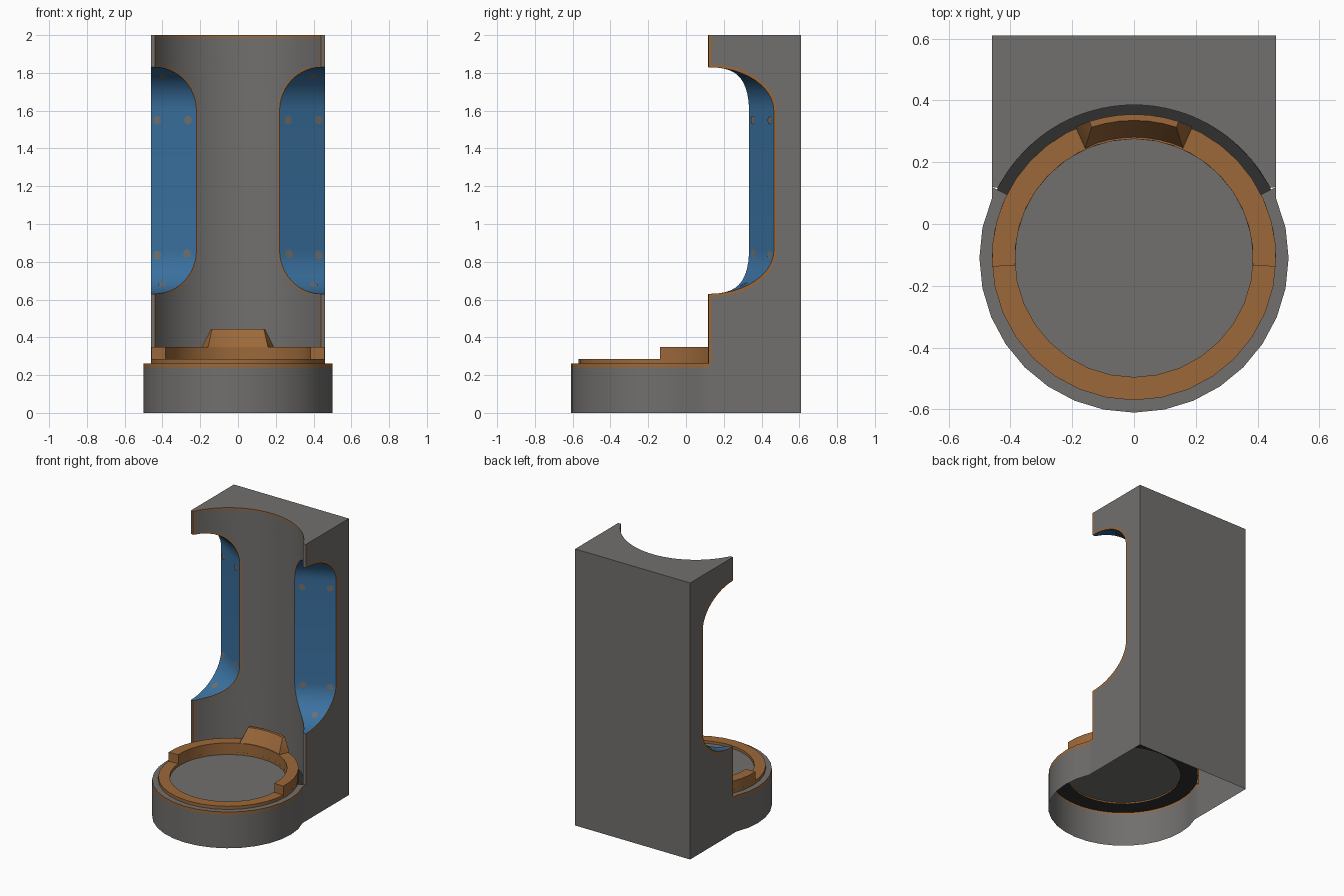
import bpy, math
from mathutils import Vector

if "Cube" in bpy.data.objects:
    bpy.data.objects.remove(bpy.data.objects["Cube"])

CY = -0.11          # y of the round base's centre
RW = 0.495          # radius of the concave wall


def material(name, rgb):
    m = bpy.data.materials.new(name)
    m.diffuse_color = (*rgb, 1)
    m.use_nodes = True
    m.node_tree.nodes["Principled BSDF"].inputs["Base Color"].default_value = m.diffuse_color
    return m


GRAY, BROWN, BLUE, DARK = range(4)
MATS = [material("stone gray", (0.165, 0.16, 0.155)),
        material("copper brown", (0.33, 0.14, 0.042)),
        material("steel blue", (0.043, 0.165, 0.35)),
        material("dark gray", (0.03, 0.03, 0.03))]


def build(name, verts, faces, mats, mirror=False):
    me = bpy.data.meshes.new(name)
    me.from_pydata([tuple(v) for v in verts], [], faces)
    for m in MATS:
        me.materials.append(m)
    for p, m in zip(me.polygons, mats):
        p.material_index = m
    me.shade_smooth()
    me.set_sharp_from_angle(angle=math.radians(30))
    ob = bpy.data.objects.new(name, me)
    bpy.context.collection.objects.link(ob)
    if mirror:
        mod = ob.modifiers.new("mirror", 'MIRROR')
        mod.use_mirror_merge = True
        mod.merge_threshold = 0.0005
    return ob


def polar(r, deg, z):
    a = math.radians(deg)
    return Vector((r * math.cos(a), CY + r * math.sin(a), z))


def wall_y(x):
    return CY + math.sqrt(RW * RW - x * x)


def scoop_ends(f):
    """inner and outer end of the side scoop for depth f in 0..1"""
    x = 0.44 - 0.22 * f
    return Vector((x, wall_y(x), 0)), Vector((0.46, 0.12 + 0.345 * f, 0))


# ---- upright housing: half section lofted in z, mirrored ----
STEPS, N = 12, 16
rows = [(0.255, 0, 0)]
for i in range(STEPS + 1):
    t = math.pi / 2 * i / STEPS
    rows.append((0.86 - 0.23 * math.cos(t), math.sin(t), -math.cos(t)))
rows += [(2.46 - z, f, -o) for z, f, o in reversed(rows[1:])]
rows += [(1.988, 0, 0), (2.0, 0, 0)]
verts, faces, mats = [], [], []
for z, f, o in rows:
    inner, outer = scoop_ends(f)
    for j in range(N + 1):
        x = (inner.x - 0.008) * j / N
        verts.append((x, wall_y(x), z + (0.008 * o if j == N else 0)))
    verts += [(inner.x, inner.y, z), (outer.x, outer.y, z),
              (0.46, outer.y + 0.014, z + 0.014 * o), (0.46, 0.61, z), (0, 0.61, z)]
C = N + 6
for r in range(len(rows) - 1):
    scooped = 1 <= r < len(rows) - 3
    for c in range(C - 1):
        a = r * C + c
        faces.append((a, a + 1, a + C + 1, a + C))
        if c == N + 1:
            mats.append(BLUE if scooped else GRAY)
        elif c in (N, N + 2) or (c < N and r == len(rows) - 2):
            mats.append(BROWN)
        else:
            mats.append(GRAY)
faces.append(tuple(range((len(rows) - 1) * C, len(rows) * C)))
mats.append(GRAY)
build("upright_housing", verts, faces, mats, mirror=True)

# ---- base skirt, open below, with a thin brown edge band ----
outline = [polar(0.5, -90 + 11.25 * i, 0) for i in range(11)]
outline[0].x = 0
outline[-1].x = 0.46
outline += [Vector((0.46, 0.12, 0)), Vector((0.46, 0.61, 0)), Vector((0, 0.61, 0))]
verts, faces, mats = [], [], []
n = len(outline)
for z in (0, 0.241, 0.262):
    verts += [(p.x, p.y, z) for p in outline]
for r in range(2):
    for c in range(n - 1):
        a = r * n + c
        faces.append((a, a + 1, a + n + 1, a + n))
        mats.append(BROWN if r == 1 and c < 11 else GRAY)
build("base_skirt", verts, faces, mats, mirror=True)

# ---- flat gray rim on top of the base ----
verts, faces = [], []
for p in outline[:12]:
    d = Vector((p.x, p.y - CY, 0)).normalized() * 0.45
    verts += [(p.x, p.y, 0.262), (d.x, d.y + CY, 0.262)]
for i in range(11):
    faces.append((2 * i, 2 * i + 2, 2 * i + 3, 2 * i + 1))
build("base_rim", verts, faces, [GRAY] * 11, mirror=True)

# ---- dark gasket below the ring, and the floor plate ----
S = 64
verts = [polar(r, 360 * i / S, 0.252) for i in range(S) for r in (0.38, 0.496)]
faces = [(2 * i, 2 * i + 1, (2 * i + 3) % (2 * S), (2 * i + 2) % (2 * S)) for i in range(S)]
build("gasket", verts, faces, [DARK] * S)
build("floor_plate", [polar(0.392, 360 * i / 32, 0.266) for i in range(32)],
      [tuple(range(32))], [GRAY])


# ---- brown ring pieces: sectors given as (angle, top z, inner top radius) ----
def sector(name, stations, r0, r1, z0, closed=False):
    verts, faces = [], []
    for a, z, rt in stations:
        verts += [polar(r0, a, z0), polar(r1, a, z0), polar(r1, a, z), polar(rt, a, z)]
    k = len(stations)
    for i in range(k if closed else k - 1):
        p, q = 4 * i, 4 * ((i + 1) % k)
        for e in range(4):
            g = (e + 1) % 4
            faces.append((p + e, p + g, q + g, q + e)[::-1])
    if not closed:
        faces += [(0, 1, 2, 3), tuple(4 * k - 1 - e for e in range(4))]
    build(name, verts, faces, [BROWN] * len(faces))


sector("seat_ring", [(360 * i / 32, 0.285, 0.385) for i in range(32)],
       0.385, 0.46, 0.256, closed=True)
sector("rear_ring_step", [(-3.5 + 187 * i / 20, 0.35, 0.385) for i in range(21)],
       0.385, 0.46, 0.28)
sector("key_tab", [(66, 0.351, 0.388)] +
       [(72 + 36 * i / 6, 0.443, 0.445) for i in range(7)] + [(114, 0.351, 0.388)],
       0.388, 0.465, 0.345)


# ---- gray studs lying on the blue scoops ----
def scoop_point(s, arc):
    """arc < 0: angle from flat along the lower curve; arc >= 0: height above it"""
    upper = arc > 0.74
    over = arc - 0.74 if upper else -min(arc, 0)
    t = over / 0.27
    on_curve = upper or arc < 0
    f = math.cos(t) if on_curve else 1
    z = 0.86 + min(max(arc, 0), 0.74)
    if on_curve:
        z += 0.23 * math.sin(t) * (1 if upper else -1)
    a, b = scoop_ends(f)
    p = a.lerp(b, s)
    p.z = z
    return p


verts, faces = [], []
for s, arc in ((0.18, 0.69), (0.86, 0.69), (0.2, -0.02), (0.86, -0.03),
               (0.6, -0.25), (0.6, 0.99)):
    p = scoop_point(s, arc)
    u = (scoop_point(s + 0.01, arc) - p).normalized()
    w = scoop_point(s, arc + 0.01) - scoop_point(s, arc - 0.01)
    w = (w - u * w.dot(u)).normalized()
    nrm = u.cross(w)
    base = len(verts)
    for i in range(12):
        a = 2 * math.pi * i / 12
        verts.append(p + (u * math.cos(a) + w * math.sin(a)) * 0.023 + nrm * 0.004)
    faces.append(tuple(range(base, base + 12)))
build("scoop_studs", verts, faces, [GRAY] * len(faces), mirror=True)
